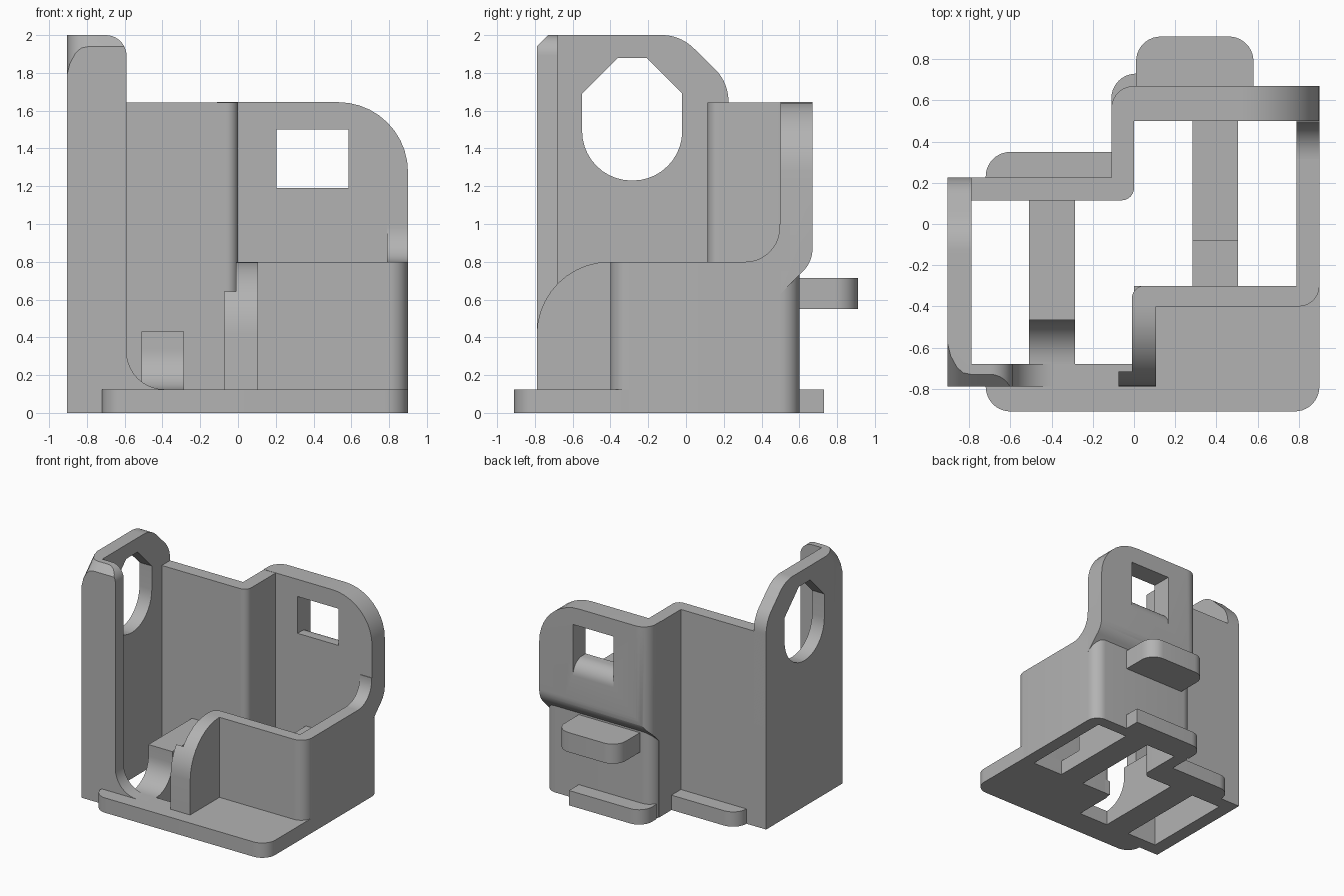
import bpy, bmesh, math
from mathutils import Vector

cube = bpy.data.objects.get("Cube")
if cube:
    bpy.data.objects.remove(cube, do_unlink=True)

grey = bpy.data.materials.new("plain_grey")
grey.use_nodes = True
COLOUR = (0.45, 0.45, 0.45, 1)
grey.diffuse_color = COLOUR
grey.node_tree.nodes["Principled BSDF"].inputs["Base Color"].default_value = COLOUR


def rounded(points, steps=10):
    """Outline from (u, v) corners; an optional third value is the fillet radius."""
    out = []
    n = len(points)
    for i, p in enumerate(points):
        c = Vector(p[:2])
        if len(p) == 2:
            out.append(c)
            continue
        a = (Vector(points[i - 1][:2]) - c).normalized()
        b = (Vector(points[(i + 1) % n][:2]) - c).normalized()
        half = a.angle(b) / 2
        centre = c + (a + b).normalized() * (p[2] / math.sin(half))
        t = p[2] / math.tan(half)
        start, end = c + a * t - centre, c + b * t - centre
        total = math.pi - 2 * half
        for k in range(steps + 1):
            f = k / steps
            out.append(centre + (start * math.sin((1 - f) * total)
                                 + end * math.sin(f * total)) / math.sin(total))
    return out


def prism(name, axis, low, high, points, shear=0):
    """Extrude an outline along an axis; shear slides it upward on the way."""
    place = {"x": lambda u, v, w: (w, u, v),
             "y": lambda u, v, w: (u, w, v + shear * (w - low)),
             "z": lambda u, v, w: (u, v, w)}[axis]
    outline = rounded(points)
    bm = bmesh.new()
    rings = [[bm.verts.new(place(p.x, p.y, w)) for p in outline] for w in (low, high)]
    bm.faces.new(rings[0])
    bm.faces.new(rings[1])
    n = len(outline)
    for i in range(n):
        j = (i + 1) % n
        bm.faces.new((rings[0][i], rings[0][j], rings[1][j], rings[1][i]))
    bmesh.ops.recalc_face_normals(bm, faces=bm.faces)
    mesh = bpy.data.meshes.new(name)
    bm.to_mesh(mesh)
    bm.free()
    mesh.materials.append(grey)
    obj = bpy.data.objects.new(name, mesh)
    bpy.context.collection.objects.link(obj)
    return obj


def carve(obj, cutter, operation="DIFFERENCE"):
    mod = obj.modifiers.new("carve", "BOOLEAN")
    mod.operation, mod.solver, mod.object = operation, "EXACT", cutter
    bpy.context.view_layer.objects.active = obj
    bpy.ops.object.modifier_apply(modifier=mod.name)
    bpy.data.objects.remove(cutter, do_unlink=True)


def rect(u0, u1, v0, v1):
    return [(u0, v0), (u1, v0), (u1, v1), (u0, v1)]


parts = []
BASE = 0.125

# Base plate and rear feet
parts.append(prism("base_plate", "z", 0, BASE, [
    (-.72, -.91, .12), (.9, -.91, .12), (.9, -.3), (0, -.3), (0, -.74), (-.72, -.74)]))
parts.append(prism("rear_foot_left", "z", 0, BASE, [
    (-.11, .55), (.58, .55), (.58, .73), (-.11, .73, .12)]))
parts.append(prism("rear_foot_right", "z", 0, BASE, [
    (-.11, .18), (-.11, .35), (-.72, .35, .12), (-.72, .18)]))
parts.append(prism("rear_tab", "z", .55, .715, [
    (.01, .55), (.58, .55), (.58, .91, .12), (.01, .91, .12)]))

# Tall side wall with its opening
side = prism("tall_side_wall", "x", -.905, -.79, [
    (-.79, 0), (.225, 0), (.225, 1.75, .24), (-.03, 2, .24), (-.79, 2)])
carve(side, prism("opening_cutter", "x", -1, -.6, [
    (-.55, 1.23, .262), (-.02, 1.23, .262), (-.02, 1.69),
    (-.21, 1.88), (-.36, 1.88), (-.55, 1.69)]))

# Front post flowing into the front sill
post = prism("front_post", "y", -.79, -.68, [
    (-.905, 0), (-.01, 0), (-.01, BASE), (-.59, BASE, .2), (-.59, 2, .11), (-.905, 2)])

# Slanted cut over the front top edge of both
for wall in (side, post):
    carve(wall, prism("slant_cutter", "y", -.95, -.3, [
        (-1, 1.63), (-.905, 1.63), (-.89, 1.69), (-.86, 1.745), (-.83, 1.772),
        (-.79, 1.78), (-.5, 1.78), (-.5, 2.6), (-1, 2.6)], shear=1))
    parts.append(wall)

# Stepped rear wall, and the low wall around the other bay
parts.append(prism("stepped_rear_wall", "z", 0, 1.643, [
    (-.9, .115), (0, .115, .06), (0, .52), (-.11, .52), (-.11, .225), (-.9, .225)]))
parts.append(prism("low_bay_wall", "z", 0, .8, [
    (0, .5), (.79, .5), (.79, -.3), (-.01, -.3, .06), (-.01, -.4),
    (.9, -.4, .1), (.9, .6, .1), (-.11, .6, .1), (-.11, .5)]))
parts.append(prism("bay_wall_fillet", "x", .79, .9, [
    (.31, .8), (.495, .8, .18), (.495, 1), (.55, 1), (.55, .75), (.31, .75)]))

# Thick upper rear panel with a flared underside and a window
panel = prism("upper_rear_panel", "x", -.11, .9, [
    (.5, .63), (.67, .8, .17), (.67, 1.645), (.5, 1.645)])
carve(panel, prism("front_outline", "y", .3, .9, [
    (-.3, .5), (.9, .5), (.9, 1.645, .37), (-.3, 1.645)]), "INTERSECT")
carve(panel, prism("plan_outline", "z", .4, 1.8, [
    (-.11, .3), (1, .3), (1, .67), (-.11, .67, .11)]), "INTERSECT")
carve(panel, prism("window_cutter", "x", .205, .585, [
    (.4, 1.5), (.4, 1.19), (.67, 1.19, .12), (.67, 1.07), (.8, 1.07), (.8, 1.5)]))
parts.append(panel)

# Rounded front rib with a small lower nib
RIB = [(-.79, 0), (-.79, .8, .385), (-.35, .8), (-.35, 0)]
parts.append(prism("front_rib", "x", -.01, .107, RIB))
nib = prism("rib_nib", "x", -.075, 0, RIB)
carve(nib, prism("nib_limit", "x", -.2, .2, rect(-.9, -.715, -.1, .65)), "INTERSECT")
parts.append(nib)

# Cross blocks on the floor of each bay
parts.append(prism("cross_block_right", "x", -.51, -.287, [
    (-.69, 0), (-.69, BASE), (-.465, BASE, .21), (-.465, .43), (.13, .43), (.13, 0)]))
parts.append(prism("cross_block_left", "x", .283, .505, [
    (-.32, 0), (-.32, BASE), (-.08, BASE), (-.08, .43), (.52, .43), (.52, 0)]))

# Smooth the fillets and keep crisp edges
bpy.ops.object.select_all(action="DESELECT")
for part in parts:
    part.select_set(True)
bpy.context.view_layer.objects.active = parts[0]
bpy.ops.object.shade_smooth_by_angle(angle=math.radians(30))
